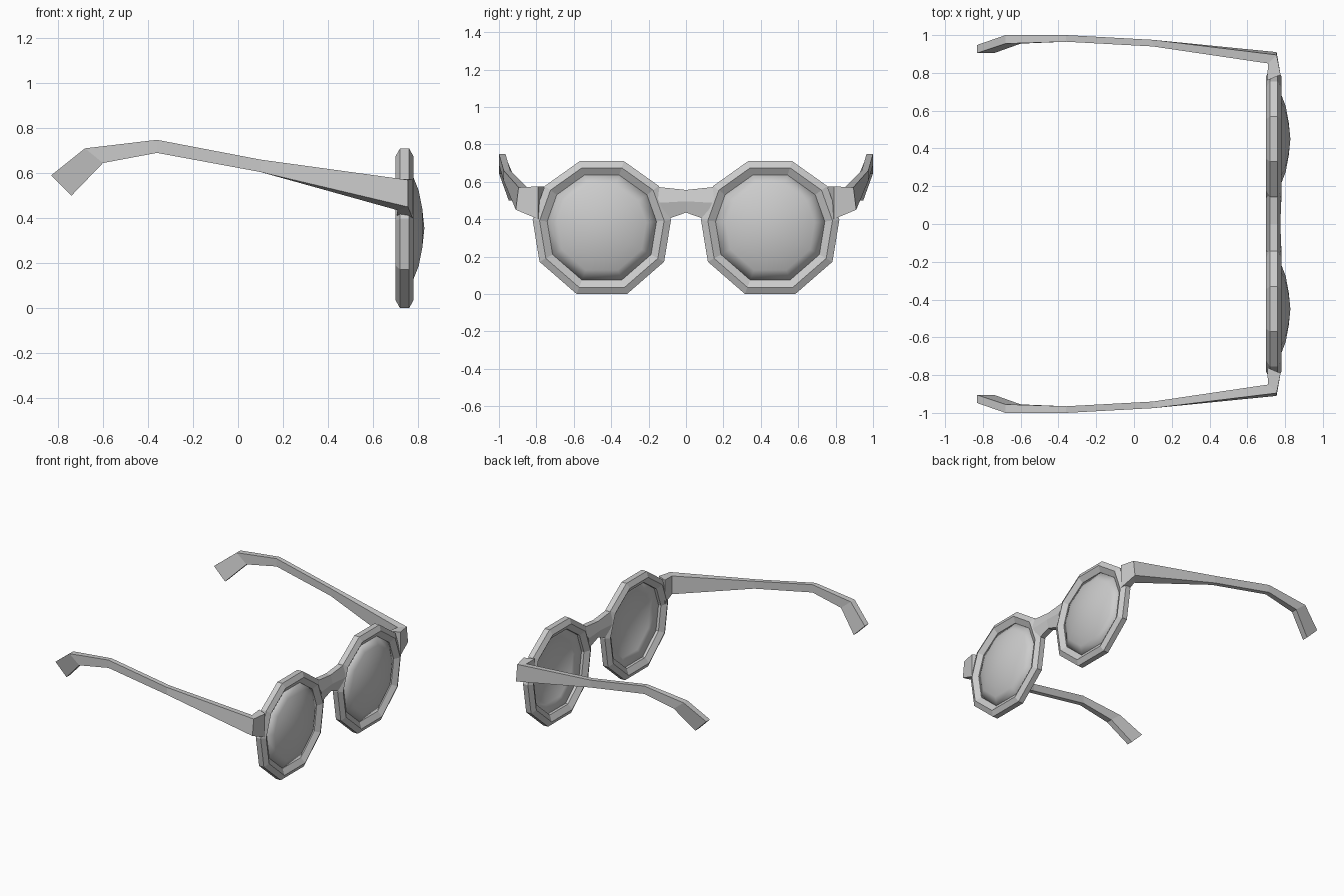
import bpy
import bmesh

# Remove the default cube
default = bpy.data.objects.get("Cube")
if default:
    bpy.data.objects.remove(default, do_unlink=True)


def make_material(name, value):
    mat = bpy.data.materials.new(name)
    mat.use_nodes = True
    color = (value, value, value, 1)
    mat.diffuse_color = color
    mat.node_tree.nodes["Principled BSDF"].inputs["Base Color"].default_value = color
    return mat


grey = make_material("plain grey", 0.6)


def loft(name, sections, closed=False, caps=True, mirror=True, smooth=False):
    """Skin a list of equal-sized point loops into one mesh."""
    bm = bmesh.new()
    loops = [[bm.verts.new(p) for p in section] for section in sections]
    pairs = list(zip(loops, loops[1:]))
    if closed:
        pairs.append((loops[-1], loops[0]))
    for a, b in pairs:
        for i in range(len(a)):
            j = (i + 1) % len(a)
            bm.faces.new((a[i], a[j], b[j], b[i]))
    if caps and not closed:
        bm.faces.new(loops[0])
        bm.faces.new(loops[-1])
    bmesh.ops.remove_doubles(bm, verts=bm.verts, dist=0.0001)
    bmesh.ops.recalc_face_normals(bm, faces=bm.faces)
    for face in bm.faces:
        face.smooth = smooth
    mesh = bpy.data.meshes.new(name)
    bm.to_mesh(mesh)
    bm.free()
    mesh.materials.append(grey)
    obj = bpy.data.objects.new(name, mesh)
    bpy.context.collection.objects.link(obj)
    if mirror:
        mod = obj.modifiers.new("other side", "MIRROR")
        mod.use_axis = (False, True, False)
        mod.use_mirror_merge = False
    return obj


# Ten-sided rim outline around the lens centre
CENTRE_Y, CENTRE_Z = 0.45, 0.355
half = [(0.118, 0.71), (0.305, 0.577), (0.37, 0.396), (0.333, 0.172), (0.135, 0)]
outline = [(y, z - CENTRE_Z) for y, z in half]
outline += [(-y, z) for y, z in reversed(outline)]


def ring(scale, x):
    return [(x, CENTRE_Y + y * scale, CENTRE_Z + z * scale) for y, z in outline]


# Rims with a bevelled six-sided cross-section
rim_profile = [(1, 0.72), (1, 0.76), (0.9, 0.78), (0.79, 0.755), (0.79, 0.725), (0.9, 0.7)]
loft("lens_rims", [ring(s, x) for s, x in rim_profile], closed=True)

# Domed lenses
lens_profile = [(0.81, 0.748), (0.64, 0.779), (0.47, 0.803), (0.24, 0.819), (0, 0.828)]
lenses = loft("lenses", [ring(s, x) for s, x in lens_profile], caps=False, smooth=True)
shell = lenses.modifiers.new("thickness", "SOLIDIFY")
shell.thickness = 0.006


# Bridge, pinched at the middle
def bridge_section(y_low, y_mid, y_top, low, top, side):
    mid = (low + top) / 2
    return [(0.72, y_low, low), (0.76, y_low, low), (side, y_mid, mid),
            (0.76, y_top, top), (0.72, y_top, top), (0.7, y_mid, mid)]


end = (0.1, 0.14, 0.18, 0.4, 0.575, 0.78)
middle = (0, 0, 0, 0.435, 0.556, 0.775)
loft("bridge", [bridge_section(*[-v for v in end[:3]], *end[3:]),
                bridge_section(*middle), bridge_section(*end)], mirror=False)


# Hinge and temple arm as one run of four-sided sections
def arm_section(inner, outer, low, top, lean=0, twist=0):
    (xi, yi), (xo, yo) = inner, outer
    return [(xi, yi, low - twist), (xo, yo, low),
            (xo + lean, yo - twist, top), (xi + lean, yi, top)]


loft("temple_arms", [
    arm_section((0.705, 0.76), (0.776, 0.79), 0.4, 0.575),
    arm_section((0.71, 0.85), (0.755, 0.91), 0.45, 0.57, twist=0.015),
    arm_section((0.1, 0.94), (0.1, 0.975), 0.605, 0.66),
    arm_section((-0.36, 0.965), (-0.36, 1), 0.69, 0.748),
    arm_section((-0.6, 0.955), (-0.6, 1), 0.645, 0.71, lean=-0.08),
    arm_section((-0.74, 0.905), (-0.74, 0.948), 0.5, 0.59, lean=-0.09),
])
